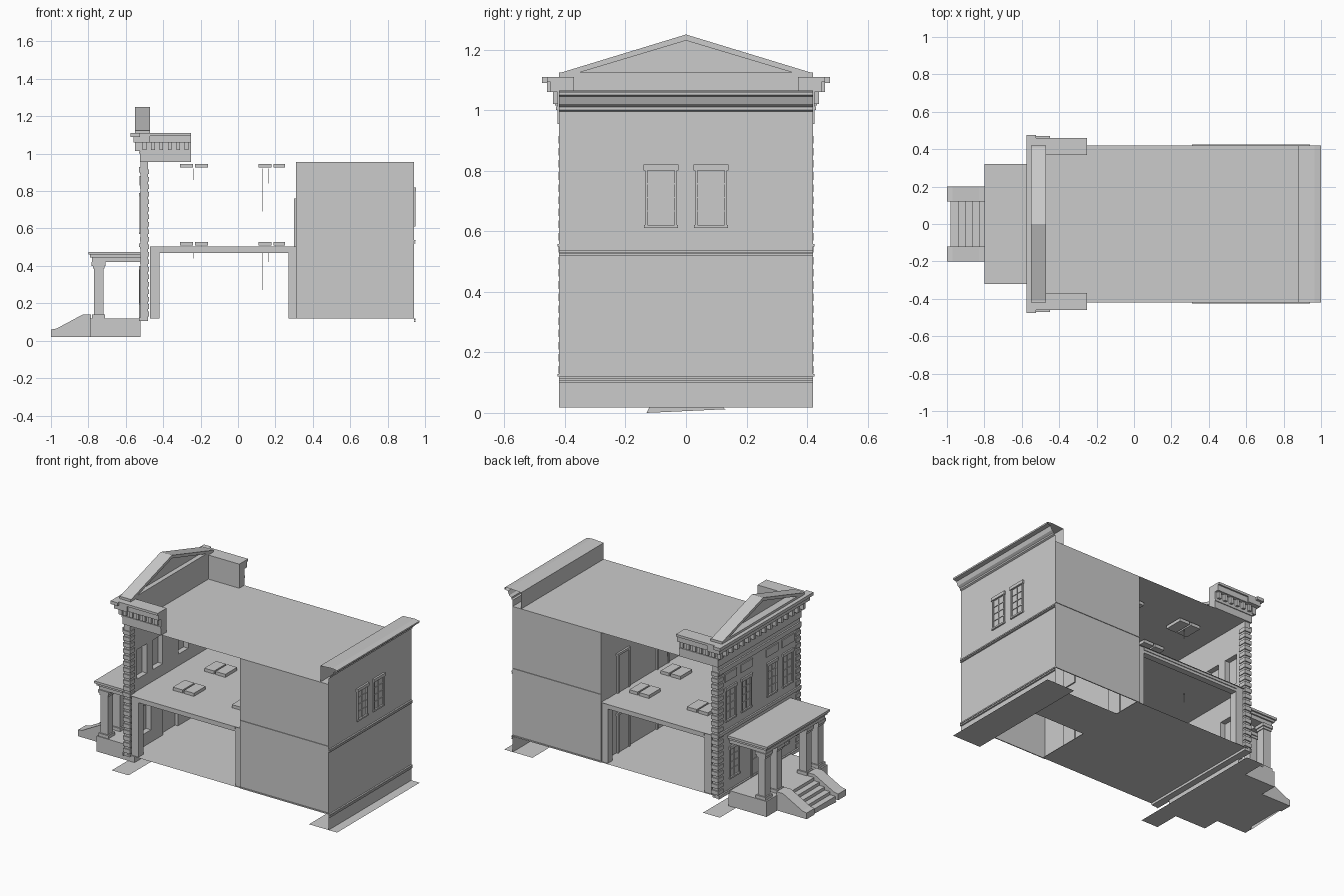
import bpy, bmesh
from mathutils import Matrix, Vector

cube = bpy.data.objects.get("Cube")
if cube:
    bpy.data.objects.remove(cube)

stone = bpy.data.materials.new("grey stone")
stone.use_nodes = True
GREY = (0.6, 0.6, 0.6, 1)
stone.diffuse_color = GREY
stone.node_tree.nodes["Principled BSDF"].inputs["Base Color"].default_value = GREY


def finish(name, bm):
    mesh = bpy.data.meshes.new(name)
    bm.to_mesh(mesh)
    bm.free()
    mesh.materials.append(stone)
    ob = bpy.data.objects.new(name, mesh)
    bpy.context.scene.collection.objects.link(ob)
    return ob


def boxes(name, spans):
    """Several boxes, each (x0, x1, y0, y1, z0, z1), in one object."""
    bm = bmesh.new()
    for x0, x1, y0, y1, z0, z1 in spans:
        size = Matrix.Diagonal((x1 - x0, y1 - y0, z1 - z0, 1))
        mid = Matrix.Translation(((x0 + x1) / 2, (y0 + y1) / 2, (z0 + z1) / 2))
        bmesh.ops.create_cube(bm, size=1, matrix=mid @ size)
    return finish(name, bm)


def both(spans):
    """The spans and their mirror images across y."""
    return spans + [(a, b, -d, -c, e, f) for a, b, c, d, e, f in spans]


def sheet(name, points):
    bm = bmesh.new()
    bm.faces.new([bm.verts.new(p) for p in points])
    return finish(name, bm)


def floor(name, x0, x1, y0, y1, z):
    return sheet(name, [(x0, y0, z), (x1, y0, z), (x1, y1, z), (x0, y1, z)])


def sweep_y(name, profile, y0, y1, capped=False):
    """Extrude an x-z profile along y, as an open strip or a solid."""
    bm = bmesh.new()
    verts = [bm.verts.new((x, y0, z)) for x, z in profile]
    if capped:
        geom = [bm.faces.new(verts)]
    else:
        geom = [bm.edges.new(p) for p in zip(verts, verts[1:])]
    kw = {"use_keep_orig": True} if capped else {}
    out = bmesh.ops.extrude_face_region(bm, geom=geom, **kw) if capped else bmesh.ops.extrude_edge_only(bm, edges=geom)
    moved = [v for v in out["geom"] if isinstance(v, bmesh.types.BMVert)]
    bmesh.ops.translate(bm, vec=Vector((0, y1 - y0, 0)), verts=moved)
    bmesh.ops.recalc_face_normals(bm, faces=bm.faces)
    return finish(name, bm)


def pierced_wall(name, x, thick, half, z0, z1, holes):
    """A wall facing x with rectangular holes (y0, y1, z0, z1)."""
    ys = sorted({-half, half} | {v for h in holes for v in h[:2]})
    zs = sorted({z0, z1} | {v for h in holes for v in h[2:]})
    bm = bmesh.new()
    for a, b in zip(ys, ys[1:]):
        for c, d in zip(zs, zs[1:]):
            m, n = (a + b) / 2, (c + d) / 2
            if not any(h[0] < m < h[1] and h[2] < n < h[3] for h in holes):
                bm.faces.new([bm.verts.new((x, y, z)) for y, z in ((a, c), (a, d), (b, d), (b, c))])
    bmesh.ops.remove_doubles(bm, verts=bm.verts, dist=0.0001)
    ob = finish(name, bm)
    if thick:
        mod = ob.modifiers.new("thickness", "SOLIDIFY")
        mod.thickness = thick
        mod.offset = 0
    return ob


def window(name, x, out, y0, y1, z0, z1):
    """Pane, frame, glazing bars, lintel and sill on an x-facing wall."""
    def slab(d, a, b, c, e):
        return (min(x, x + out * d), max(x, x + out * d), a, b, c, e)
    w, ym, h = 0.008, (y0 + y1) / 2, z1 - z0
    parts = [slab(-0.004, y0, y1, z0, z1), slab(0.004, ym - 0.002, ym + 0.002, z0, z1),
             slab(0.008, y0, y0 + w, z0, z1), slab(0.008, y1 - w, y1, z0, z1),
             slab(0.012, y0 - 0.006, y1 + 0.006, z1, z1 + 0.02),
             slab(0.01, y0 - 0.004, y1 + 0.004, z0 - 0.01, z0)]
    parts += [slab(0.004, y0, y1, z0 + h * k / 4, z0 + h * k / 4 + 0.004) for k in (1, 2, 3)]
    boxes(name, parts)


# Roof and floors, as bare sheets
floor("roof", -0.5, 0.94, -0.42, 0.42, 0.955)
floor("upper_floor", -0.48, 0.31, -0.42, 0.42, 0.505)
floor("ground_floor", -0.5, 0.33, -0.42, 0.42, 0.12)
floor("back_room_floor", 0.33, 0.92, -0.06, 0.24, 0.12)
floor("back_pavement", 0.8, 1.0, -0.42, 0.42, 0.018)
floor("front_pavement", -0.57, -0.45, -0.47, 0.47, 0.018)

# Closed rear half
for side, name in ((-1, "right_side_wall"), (1, "left_side_wall")):
    y = side * 0.42
    sheet(name, [(0.31, y, 0.12), (0.94, y, 0.12), (0.94, y, 0.955), (0.31, y, 0.955)])
boxes("side_mouldings", both([(0.31, 0.94, 0.418, 0.424, z, z + 0.008) for z in (0.12, 0.55)]))
BACK = [(a, a + 0.105, 0.62, 0.8) for a in (-0.135, 0.03)]
pierced_wall("back_wall", 0.94, 0, 0.42, 0.018, 0.955, BACK)
for i, hole in enumerate(BACK):
    window("back_window_%d" % i, 0.94, 1, *hole)
boxes("back_bands", [(0.94, 0.95, -0.42, 0.42, a, b) for a, b in ((0.1, 0.108), (0.112, 0.12), (0.52, 0.526), (0.53, 0.538))])
sweep_y("back_cornice", [(0.94, 0.955), (0.94, 0.995), (0.95, 1.0), (0.95, 1.01), (0.965, 1.02),
                         (0.975, 1.045), (1.0, 1.05), (1.0, 1.06), (0.965, 1.065), (0.88, 1.06),
                         (0.88, 0.955)], -0.42, 0.42)
DOORS = [(s - 0.05, s + 0.05, a, a + 0.24) for s in (-0.2, 0.2) for a in (0.12, 0.505)]
pierced_wall("inner_wall", 0.312, 0, 0.42, 0.12, 0.955, DOORS)
for i, (a, b, c, d) in enumerate(DOORS):
    boxes("inner_door_%d" % i, [(0.305, 0.32, a, b, c, d), (0.3, 0.312, a - 0.012, a, c, d),
                               (0.3, 0.312, b, b + 0.012, c, d), (0.3, 0.312, a - 0.015, b + 0.015, d, d + 0.015)])

# Open interior: piers, beams and ceiling roses
boxes("piers", both([(a, b, 0.36, 0.41, 0.12, 0.505) for a, b in ((-0.47, -0.42), (0.27, 0.312))]))
boxes("beams", both([(-0.42, 0.27, 0.37, 0.41, 0.47, 0.503), (-0.42, 0.27, 0.365, 0.415, 0.487, 0.503)]))
boxes("ceiling_roses", both([(a, b, 0.1, 0.22, z, z + 0.02) for z in (0.508, 0.925)
                            for a, b in ((-0.31, -0.24), (-0.23, -0.16), (0.11, 0.18), (0.19, 0.25))]))
boxes("hanging_lamp_rods", [(x, x + 0.003, y, y + 0.003, z, z + h) for z in (0.5, 0.92)
                            for x, y, h in ((-0.24, 0.16, -0.06), (0.13, 0, -0.23), (0.16, 0.16, -0.08))])

# Front wall with paired windows and a central door
UPPER = [(c - 0.05, c + 0.05, 0.58, 0.77) for c in (-0.29, -0.13, 0.13, 0.29)]
LOWER = [(c - 0.05, c + 0.05, 0.2, 0.38) for c in (-0.25, 0.25)]
DOOR = (-0.075, 0.075, 0.12, 0.38)
pierced_wall("front_wall", -0.5, 0.04, 0.415, 0.105, 0.955, UPPER + LOWER + [DOOR])
for i, hole in enumerate(UPPER + LOWER):
    window("front_window_%d" % i, -0.518, -1, *hole)
boxes("front_door", [(-0.51, -0.5, -0.075, 0.075, 0.12, 0.38), (-0.53, -0.52, -0.09, 0.09, 0.38, 0.4)] +
      both([(-0.514, -0.51, 0.01, 0.065, a, b) for a, b in ((0.14, 0.22), (0.24, 0.36))] +
           [(-0.528, -0.52, 0.075, 0.088, 0.12, 0.38)]))
boxes("frieze_panels", [(-0.526, -0.52, c - 0.06, c + 0.06, 0.83, 0.88) for c in (-0.29, -0.13, 0.13, 0.29)])
boxes("front_bands", [(-0.53, -0.52, -0.42, 0.42, a, b) for a, b in ((0.105, 0.125), (0.5, 0.52), (0.9, 0.93))])
boxes("corner_quoins", both([(-0.525, -0.475, 0.37, 0.422, 0.13 + k * 0.04, 0.155 + k * 0.04) for k in range(20)]))

# Entablature: across the front, with short returns along both sides
boxes("architrave", [(-0.525, -0.47, -0.42, 0.42, 0.955, 1.06)] +
      both([(-0.525, -0.25, 0.37, 0.425, 0.955, 1.06), (-0.53, -0.25, 0.37, 0.43, 1.0, 1.012)]))
boxes("cornice", [(-0.56, -0.47, -0.46, 0.46, 1.06, 1.1), (-0.575, -0.525, -0.475, 0.475, 1.09, 1.11)] +
      both([(-0.55, -0.25, 0.37, 0.45, 1.06, 1.098), (-0.55, -0.25, 0.37, 0.46, 1.095, 1.11)]))
boxes("brackets", [(-0.55, -0.525, -0.42 + k * 0.056 - 0.012, -0.42 + k * 0.056 + 0.012, 1.015, 1.06) for k in range(16)] +
      both([(-0.51 + k * 0.045, -0.49 + k * 0.045, 0.42, 0.44, 1.02, 1.06) for k in range(6)]))

# Pediment: sloping rakes, base and a set-back panel
RAKE = [(0, 1.25), (0.42, 1.122), (0.42, 1.1), (0.35, 1.125), (0, 1.23)]
for side, name in ((-1, "right_rake"), (1, "left_rake")):
    bm = bmesh.new()
    face = bm.faces.new([bm.verts.new((-0.55, side * y, z)) for y, z in RAKE])
    out = bmesh.ops.extrude_face_region(bm, geom=[face], use_keep_orig=True)
    bmesh.ops.translate(bm, vec=Vector((0.08, 0, 0)), verts=[v for v in out["geom"] if isinstance(v, bmesh.types.BMVert)])
    bmesh.ops.recalc_face_normals(bm, faces=bm.faces)
    finish(name, bm)
boxes("pediment_base", [(-0.55, -0.47, -0.42, 0.42, 1.1, 1.125)])
sheet("pediment_panel", [(-0.5, -0.36, 1.122), (-0.5, 0.36, 1.122), (-0.5, 0, 1.235)])

# Porch: base, columns and flat roof
boxes("porch_base", [(-0.79, -0.52, -0.31, 0.31, 0.02, 0.12)])
COLUMNS = (-0.27, -0.15, 0.15, 0.27)
boxes("porch_columns", [(-0.745 - r, -0.745 + r, y - r, y + r, a, b) for y in COLUMNS
                        for r, a, b in ((0.035, 0.12, 0.14), (0.026, 0.14, 0.395), (0.031, 0.385, 0.4), (0.037, 0.4, 0.42))])
boxes("porch_beam", [(-0.78, -0.71, -0.3, 0.3, 0.42, 0.45)] + both([(-0.78, -0.52, 0.235, 0.3, 0.42, 0.45)]))
boxes("porch_roof", [(-0.79, -0.52, -0.31, 0.31, 0.445, 0.46), (-0.8, -0.52, -0.32, 0.32, 0.46, 0.475)])

# Steps between sloping side walls
boxes("steps", [(-0.98 + k * 0.038, -0.79, -0.12, 0.12, 0.02, 0.04 + k * 0.02) for k in range(5)])
for y0, name in ((-0.2, "right_stair_wall"), (0.12, "left_stair_wall")):
    sweep_y(name, [(-1, 0.02), (-1, 0.06), (-0.97, 0.065), (-0.83, 0.14), (-0.785, 0.14), (-0.785, 0.02)],
            y0, y0 + 0.08, capped=True)
sheet("step_footing", [(-0.98, -0.13, 0), (-0.98, 0.13, 0.012), (-0.98, 0.12, 0.02), (-0.98, -0.12, 0.02)])
